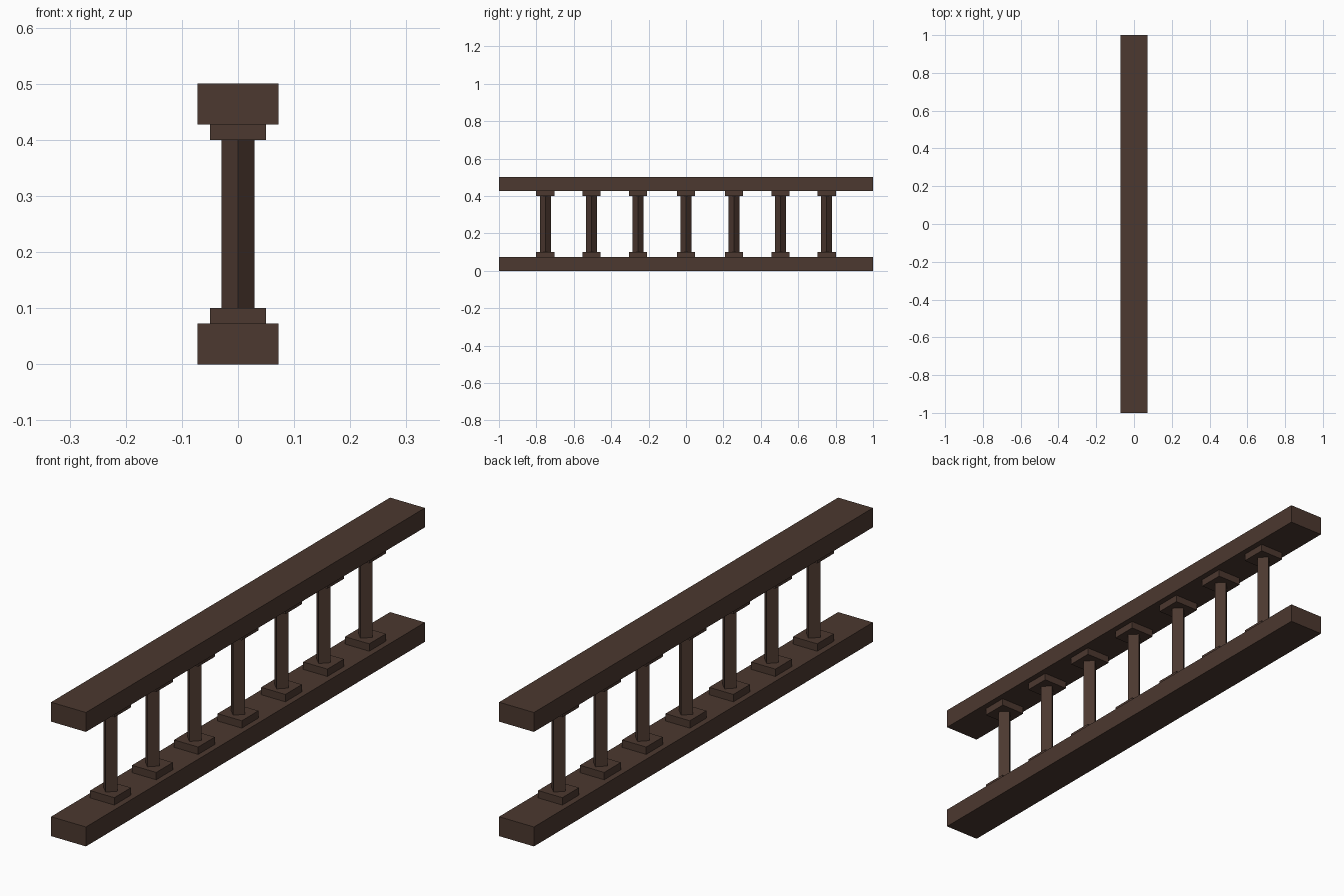
import bpy, bmesh
from mathutils import Matrix, Vector

if "Cube" in bpy.data.objects:
    bpy.data.objects.remove(bpy.data.objects["Cube"])

wood = bpy.data.materials.new("dark brown wood")
wood.diffuse_color = (0.072, 0.040, 0.029, 1)
wood.use_nodes = True
wood.node_tree.nodes["Principled BSDF"].inputs["Base Color"].default_value = wood.diffuse_color


def add_object(name, bm):
    mesh = bpy.data.meshes.new(name)
    bm.to_mesh(mesh)
    bm.free()
    mesh.materials.append(wood)
    obj = bpy.data.objects.new(name, mesh)
    bpy.context.collection.objects.link(obj)
    return obj


def box(name, size, center):
    bm = bmesh.new()
    bmesh.ops.create_cube(bm, size=1, matrix=Matrix.Translation(center) @ Matrix.Diagonal((*size, 1)))
    return add_object(name, bm)


def diamond_post(name, radius, z0, z1, y):
    # square post turned 45 degrees, corners facing front and sides
    bm = bmesh.new()
    ring = [bm.verts.new((dx * radius, y + dy * radius, z0))
            for dx, dy in ((1, 0), (0, 1), (-1, 0), (0, -1))]
    base = bm.faces.new(ring)
    top = bmesh.ops.extrude_face_region(bm, geom=[base], use_keep_orig=True)["geom"]
    bmesh.ops.translate(bm, vec=Vector((0, 0, z1 - z0)),
                        verts=[v for v in top if isinstance(v, bmesh.types.BMVert)])
    bmesh.ops.recalc_face_normals(bm, faces=bm.faces)
    return add_object(name, bm)


# long rails
RAIL = 0.0725
box("bottom_rail", (0.144, 2, RAIL), (0, 0, RAIL / 2))
box("top_rail", (0.144, 2, RAIL), (0, 0, 0.5 - RAIL / 2))

# seven balusters with square foot and head blocks
BLOCK = 0.1 - RAIL
for i, y in enumerate((-0.752, -0.505, -0.257, 0, 0.257, 0.505, 0.752), 1):
    box(f"foot_block_{i}", (0.1, 0.098, BLOCK), (0, y, RAIL + BLOCK / 2))
    box(f"head_block_{i}", (0.1, 0.098, BLOCK), (0, y, 0.5 - RAIL - BLOCK / 2))
    diamond_post(f"baluster_{i}", 0.0295, 0.1, 0.4, y)
